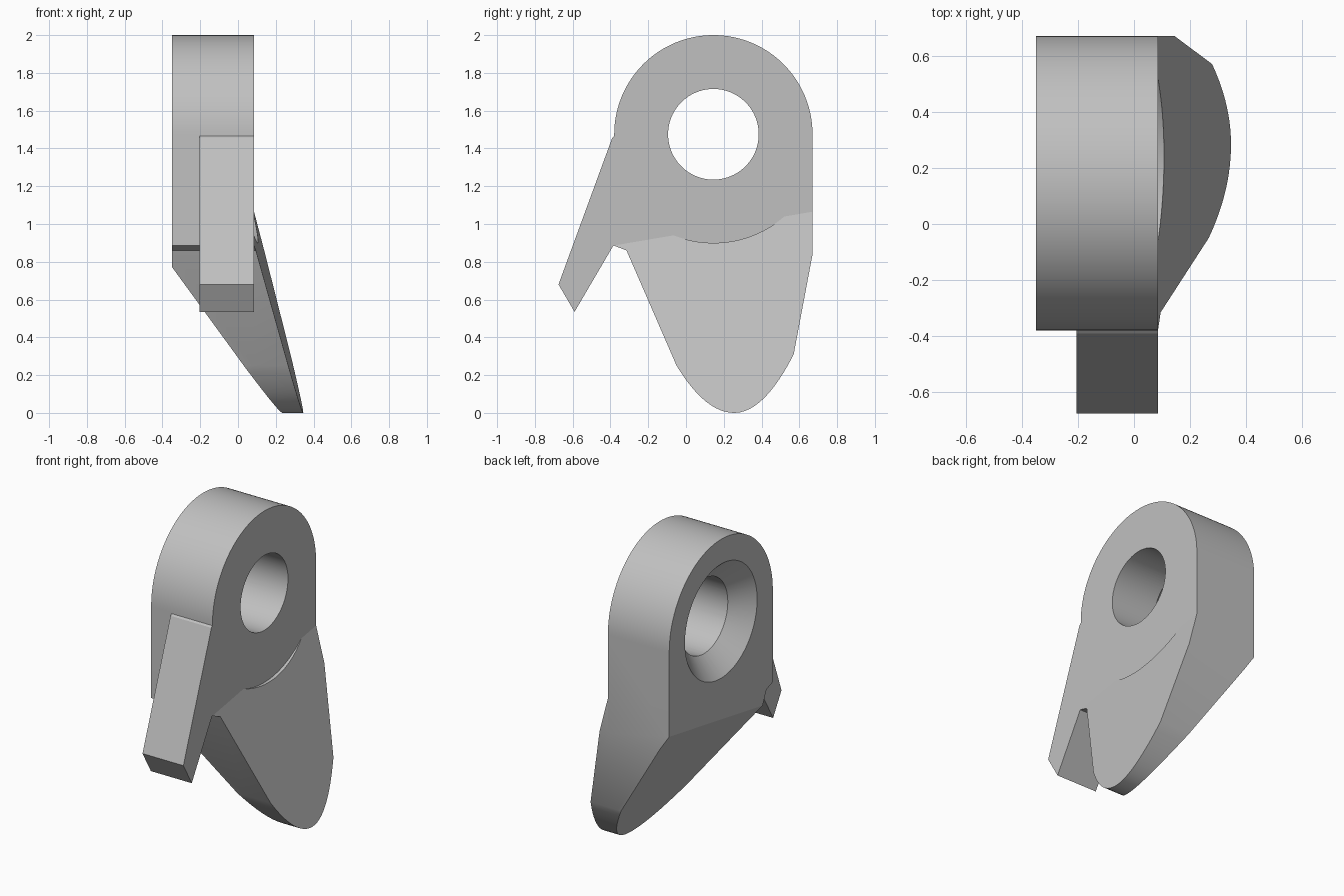
import bpy
import bmesh
from math import pi, cos, sin, radians
from mathutils import Matrix, Vector

cube = bpy.data.objects.get("Cube")
if cube:
    bpy.data.objects.remove(cube, do_unlink=True)

grey = bpy.data.materials.new("plain_grey")
grey.use_nodes = True
COLOUR = (0.53, 0.53, 0.53, 1)
grey.diffuse_color = COLOUR
grey.node_tree.nodes["Principled BSDF"].inputs["Base Color"].default_value = COLOUR

HUB_Y, HUB_Z, HUB_R = 0.145, 1.475, 0.525
BACK_X, FACE_X = -0.35, 0.085


def make(name, bm):
    bmesh.ops.recalc_face_normals(bm, faces=bm.faces[:])
    mesh = bpy.data.meshes.new(name)
    bm.to_mesh(mesh)
    bm.free()
    mesh.materials.append(grey)
    obj = bpy.data.objects.new(name, mesh)
    bpy.context.collection.objects.link(obj)
    return obj


def prism(name, outline, x0, x1):
    """Extrude a (y, z) outline along x."""
    bm = bmesh.new()
    face = bm.faces.new([bm.verts.new((x0, y, z)) for y, z in outline])
    side = bmesh.ops.extrude_face_region(bm, geom=[face])["geom"]
    verts = [v for v in side if isinstance(v, bmesh.types.BMVert)]
    bmesh.ops.translate(bm, verts=verts, vec=(x1 - x0, 0, 0))
    return make(name, bm)


def cone(name, x0, x1, r0, r1):
    """Round cutter along x through the hub centre."""
    bm = bmesh.new()
    turn = Matrix.Translation(((x0 + x1) / 2, HUB_Y, HUB_Z)) @ Matrix.Rotation(pi / 2, 4, 'Y')
    bmesh.ops.create_cone(bm, cap_ends=True, segments=96, radius1=r0, radius2=r1,
                          depth=x1 - x0, matrix=turn)
    return make(name, bm)


def half_space(name, x0, z0, slope, far_x):
    """Solid on one side of a slanted plane that meets x = x0 along a tilted line."""
    bm = bmesh.new()
    for y in (-1, 1):
        for z in (-0.3, 1.7):
            plane_x = x0 + slope * (z0 + 0.17 * y - z)
            bm.verts.new((plane_x, y, z))
            bm.verts.new((far_x, y, z))
    bmesh.ops.convex_hull(bm, input=bm.verts[:])
    return make(name, bm)


def cut(obj, cutter):
    mod = obj.modifiers.new("cut", 'BOOLEAN')
    mod.operation = 'DIFFERENCE'
    mod.solver = 'EXACT'
    mod.object = cutter
    bpy.context.view_layer.objects.active = obj
    bpy.ops.object.modifier_apply(modifier=mod.name)
    bpy.data.objects.remove(cutter, do_unlink=True)


def arc(radius, start, end, steps):
    angles = [radians(start + (end - start) * i / steps) for i in range(steps + 1)]
    return [(HUB_Y + radius * cos(a), HUB_Z + radius * sin(a)) for a in angles]


# Lower outline shared by body and blade: notch, taper, rounded tip, rear edge
tip = []
for i in range(25):
    d = -0.305 + 0.62 * i / 24
    tip.append((0.255 + d, (2.69 if d < 0 else 3.12) * d * d))
lower = [(-0.38, 0.885), (-0.315, 0.86)] + tip + [(0.67, 0.84)]

# Hub body with bore and countersink, trimmed by the slanted underside
body = prism("hub_body", lower + arc(HUB_R, 0, 180, 64), BACK_X, FACE_X)
cut(body, half_space("underside_cutter", BACK_X, 0.82, 0.678, -3))
cut(body, cone("bore_cutter", -1, 1, 0.24, 0.24))
cut(body, cone("countersink_cutter", BACK_X - 0.02, BACK_X + 0.12, 0.387, 0.24))

# Slanted blade that flares out from the face, with round clearance at the hub
blade = prism("blade", lower + arc(0.575, -24, -156, 48), FACE_X, 0.5)
cut(blade, half_space("underside_cutter", BACK_X, 0.82, 0.678, -3))
cut(blade, half_space("outer_cutter", FACE_X, 0.951, 0.2616, 3))

# Finger reaching down at the front
finger = prism("front_finger", [(-0.38, 1.465), (-0.391, 1.455), (-0.675, 0.68),
                                (-0.59, 0.535), (-0.385, 0.885), (-0.38, 0.885)],
               -0.205, FACE_X)

# Smooth round walls, sharp corners
bpy.ops.object.select_all(action='DESELECT')
for obj in (body, blade, finger):
    obj.select_set(True)
bpy.context.view_layer.objects.active = body
bpy.ops.object.shade_smooth_by_angle(angle=radians(20))
